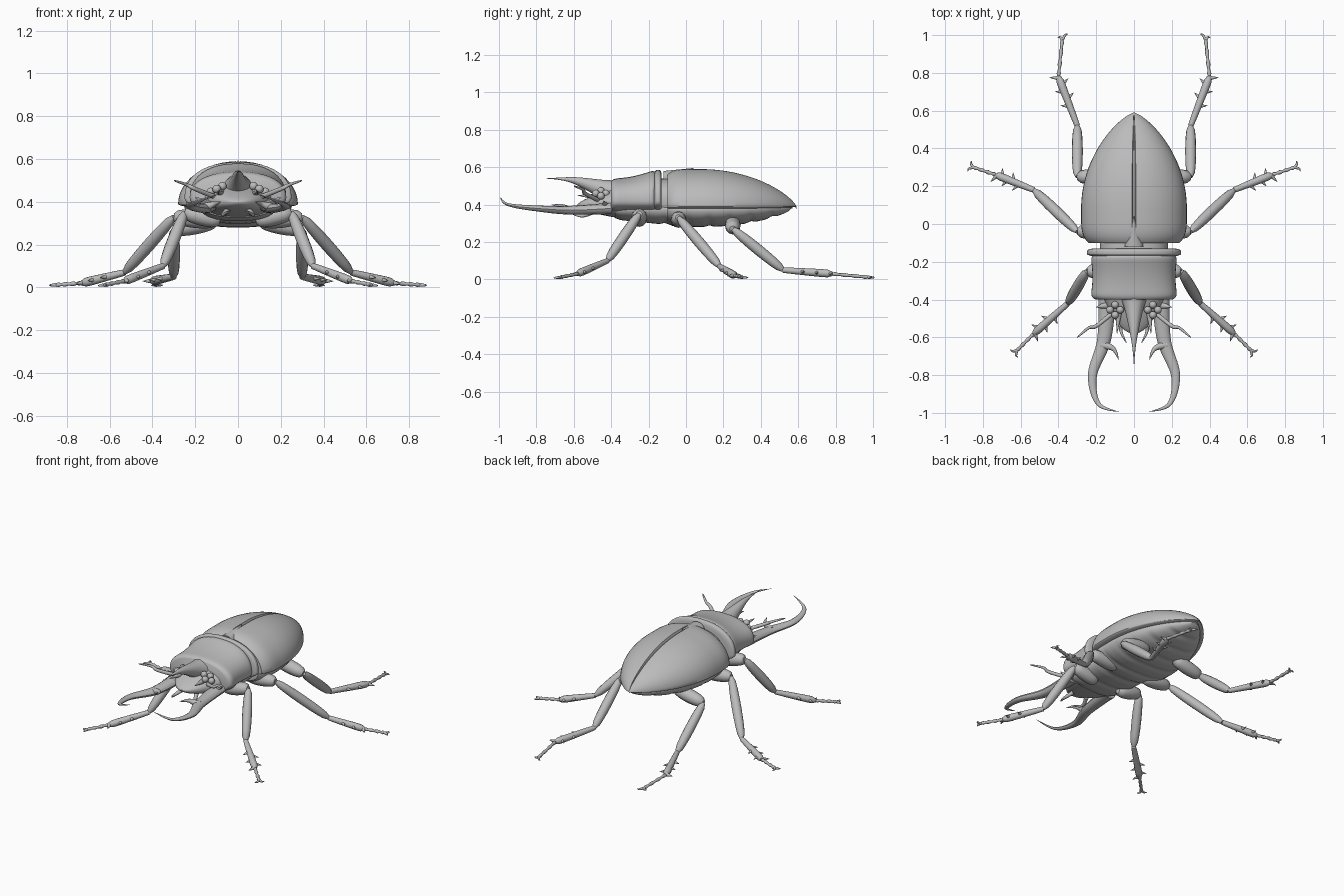
import bpy, bmesh, math
from math import sin, cos, pi, tau
from mathutils import Vector

UP = Vector((0, 0, 1))

cube = bpy.data.objects.get("Cube")
if cube:
    bpy.data.objects.remove(cube)

shell = bpy.data.materials.new("shell grey")
shell.use_nodes = True
grey = (0.5, 0.5, 0.5, 1)
shell.diffuse_color = grey
shell.node_tree.nodes["Principled BSDF"].inputs["Base Color"].default_value = grey


def skin(name, rings):
    """Join rings of points into one closed, smooth object."""
    bm = bmesh.new()
    loops = [[bm.verts.new(point) for point in ring] for ring in rings]
    for here, there in zip(loops, loops[1:]):
        for i in range(len(here)):
            bm.faces.new((here[i - 1], here[i], there[i], there[i - 1]))
    bm.faces.new(loops[0])
    bm.faces.new(loops[-1])
    bmesh.ops.recalc_face_normals(bm, faces=bm.faces)
    mesh = bpy.data.meshes.new(name)
    bm.to_mesh(mesh)
    bm.free()
    mesh.materials.append(shell)
    obj = bpy.data.objects.new(name, mesh)
    bpy.context.collection.objects.link(obj)
    bpy.ops.object.select_all(action='DESELECT')
    obj.select_set(True)
    bpy.context.view_layer.objects.active = obj
    bpy.ops.object.shade_smooth_by_angle(angle=math.radians(40))


def power(value, exponent):
    return math.copysign(abs(value) ** exponent, value)


def body(name, front, back, rule, squareness=1, seam=0, segments=0, count=40):
    """Loft along y; the rule turns 0..1 into half width, top, middle, bottom."""
    turns = [i * tau / 48 for i in range(48)]
    if seam:
        turns = sorted(turns + [pi / 2 + side * step * 0.02
                                for side in (-1, 1) for step in (1, 2)])
    rings = []
    for k in range(count + 1):
        t = (1 - cos(pi * k / count)) / 2
        width, top, middle, bottom = rule(t)
        bottom += 0.008 * cos(pi * segments * t) ** 8 if segments else 0
        ring = []
        for turn in turns:
            across = power(cos(turn), squareness)
            rise = power(sin(turn), squareness)
            z = middle + rise * (top - middle if rise > 0 else middle - bottom)
            if abs(turn - pi / 2) < 0.03:
                z -= seam
            ring.append((max(width, 0.003) * across, front + (back - front) * t, z))
        rings.append(ring)
    skin(name, rings)


def smooth_path(points, steps=8):
    """Smooth curve through the points, spaced for a tube."""
    points = [Vector(p) for p in points]
    ends = [points[0], *points, points[-1]]
    path = []
    for before, a, b, after in zip(ends, ends[1:], ends[2:], ends[3:]):
        for s in range(steps):
            t = s / steps
            leave, arrive = (b - before) / 2, (after - a) / 2
            ease = t * t * (3 - 2 * t)
            path.append(a.lerp(b, ease) + leave * t * (1 - t) ** 2
                        - arrive * t * t * (1 - t))
    return path + [points[-1]]


def taper(radius, exponent=1):
    return lambda t: radius * (1 - t) ** exponent


def swell(radius):
    return lambda t: radius * (0.4 + 0.6 * sin(pi * t) ** 0.5)


def club(radius):
    return lambda t: radius * (0.6 + 0.4 * t) * (1 - t ** 12 / 2)


def beads(radius):
    return lambda t: radius * (1 - 0.25 * cos(8 * pi * t))


def tube(name, points, radius, side=1, flat=1, sides=12):
    """Round limb along points, as thick as the radius rule says."""
    path = [Vector((side * p.x, p.y, p.z)) for p in smooth_path(points)]
    rings = []
    for i, centre in enumerate(path):
        along = (path[min(i + 1, len(path) - 1)] - path[max(i - 1, 0)]).normalized()
        across = along.cross(UP).normalized()
        lift = across.cross(along) * flat
        r = max(radius(i / (len(path) - 1)), 0.001)
        rings.append([centre + r * (across * cos(k * tau / sides) + lift * sin(k * tau / sides))
                      for k in range(sides)])
    skin(name, rings)


# Rules shared by the body parts
def pill(t, sharpness=10):
    """Nearly constant, rounded off at both ends."""
    return 1 - 0.12 * abs(2 * t - 1) ** sharpness


def egg(t, widest=0.26):
    """Blunt in front, drawn to a point behind."""
    if t < widest:
        return 1 - 0.14 * (1 - t / widest) ** 5
    return (1 - ((t - widest) / (1 - widest)) ** 2) ** 0.75


# Wing cases with a groove down the middle, over a ringed belly
body("wing_cases", -0.1, 0.59, lambda t: (
    0.28 * egg(t), 0.39 + 0.2 * egg(t), 0.39, 0.39 - 0.025 * egg(t)), seam=0.014)
body("abdomen", -0.1, 0.57, lambda t: (
    0.25 * egg(t), 0.4, 0.38, 0.38 - 0.1 * egg(t)), squareness=0.85, segments=6, count=80)
body("wing_wedge", -0.12, 0.04, lambda t: (
    0.05 * (1 - t) ** 0.7, 0.58 + 0.016 * t, 0.54, 0.5))
body("waist", -0.18, -0.07, lambda t: (0.18, 0.54, 0.42, 0.31), squareness=0.85)

# Saddle shaped thorax shield with a flared back rim
body("thorax_shield", -0.4, -0.16, lambda t: (
    pill(t) * (0.232 - 0.012 * sin(pi * t)), 0.42 + pill(t) * (0.12 + 0.05 * t * t),
    0.42, 0.35), squareness=0.88)
body("thorax_rim", -0.17, -0.13, lambda t: (
    0.25 * pill(t, 4), 0.42 + 0.165 * pill(t, 4), 0.42, 0.36), squareness=0.88)
body("thorax_underside", -0.38, 0.02, lambda t: (
    0.18 * pill(t, 4), 0.4, 0.38, 0.32 - 0.04 * t), squareness=0.85, segments=3, count=60)

# Head and its upturned horn
body("head", -0.58, -0.37, lambda t: (
    0.17 * t ** 0.5, 0.4 + 0.09 * t ** 0.7, 0.4, 0.4 - 0.07 * t ** 0.5), squareness=0.85)
tube("head_horn", [(0, -0.38, 0.46), (0, -0.6, 0.53), (0, -0.78, 0.54)], taper(0.08, 2.2))


def leg(name, side, hip, knee, ankle, toe):
    hip, knee, ankle, toe = map(Vector, (hip, knee, ankle, toe))
    root = Vector((hip.x / 3, hip.y, 0.31))
    tube(name + "_hip", [root, hip], swell(0.042), side)
    tube(name + "_thigh", [hip, knee], swell(0.029), side)
    tube(name + "_shin", [knee, ankle], club(0.024), side)
    tube(name + "_foot", [ankle, toe], beads(0.009), side)
    # Thorns along alternate edges of the shin
    run = ankle - knee
    out = run.cross(UP).normalized()
    for i in range(5):
        way = 1 if i % 2 == 0 else -1
        base = knee + run * (0.4 + i / 7)
        tip = base + out * way * 0.045 + run.normalized() * 0.02
        tube(f"{name}_thorn_{i + 1}", [base, tip], taper(0.015), side)
    # Paired hooked claws
    ahead = (toe - ankle).normalized() * 0.02
    for label, way in (("outer", 1), ("inner", -1)):
        spread = out * way * 0.015
        tube(f"{name}_{label}_claw", [toe, toe + ahead + spread, toe + ahead + 2 * spread],
             taper(0.009, 0.7), side)


for label, side in (("left", 1), ("right", -1)):
    leg(label + "_front_leg", side, hip=(0.25, -0.25, 0.35), knee=(0.35, -0.42, 0.1),
        ankle=(0.53, -0.58, 0.03), toe=(0.62, -0.67, 0.012))
    leg(label + "_middle_leg", side, hip=(0.3, -0.04, 0.33), knee=(0.53, 0.18, 0.07),
        ankle=(0.73, 0.26, 0.02), toe=(0.85, 0.3, 0.012))
    leg(label + "_hind_leg", side, hip=(0.3, 0.25, 0.27), knee=(0.3, 0.52, 0.05),
        ankle=(0.4, 0.78, 0.03), toe=(0.38, 0.975, 0.012))

    # Curved jaws with an inner tooth and a spur at the root
    tube(label + "_jaw", [(0.14, -0.4, 0.38), (0.16, -0.62, 0.37), (0.22, -0.8, 0.38),
                          (0.19, -0.95, 0.4), (0.08, -0.995, 0.44)],
         taper(0.048), side, flat=0.65)
    tube(label + "_jaw_tooth", [(0.17, -0.64, 0.37), (0.11, -0.66, 0.39), (0.08, -0.72, 0.4)],
         taper(0.025), side)
    tube(label + "_jaw_spur", [(0.14, -0.43, 0.39), (0.2, -0.44, 0.42)], taper(0.025), side)

    # Feelers on the head and around the mouth
    tube(label + "_feeler", [(0.1, -0.46, 0.42), (0.2, -0.54, 0.46), (0.24, -0.55, 0.48),
                             (0.3, -0.6, 0.5)], taper(0.012, 0.4), side)
    tube(label + "_mouth_feeler", [(0.05, -0.5, 0.36), (0.07, -0.56, 0.34), (0.04, -0.63, 0.36)],
         taper(0.014, 0.7), side)
    tube(label + "_brow_spike", [(0.08, -0.46, 0.44), (0.09, -0.58, 0.45)], taper(0.02), side)

    # Cluster of bead eyes around the brow
    for i in range(4):
        turn = i * pi / 2
        x, y = 0.1 + 0.027 * cos(turn), -0.455 + 0.027 * sin(turn)
        bpy.ops.mesh.primitive_uv_sphere_add(segments=16, ring_count=10, radius=0.02,
                                             location=(side * x, y, 0.51 - x / 2))
        eye = bpy.context.object
        eye.name = f"{label}_eye_{i + 1}"
        eye.data.materials.append(shell)
        bpy.ops.object.shade_smooth()
